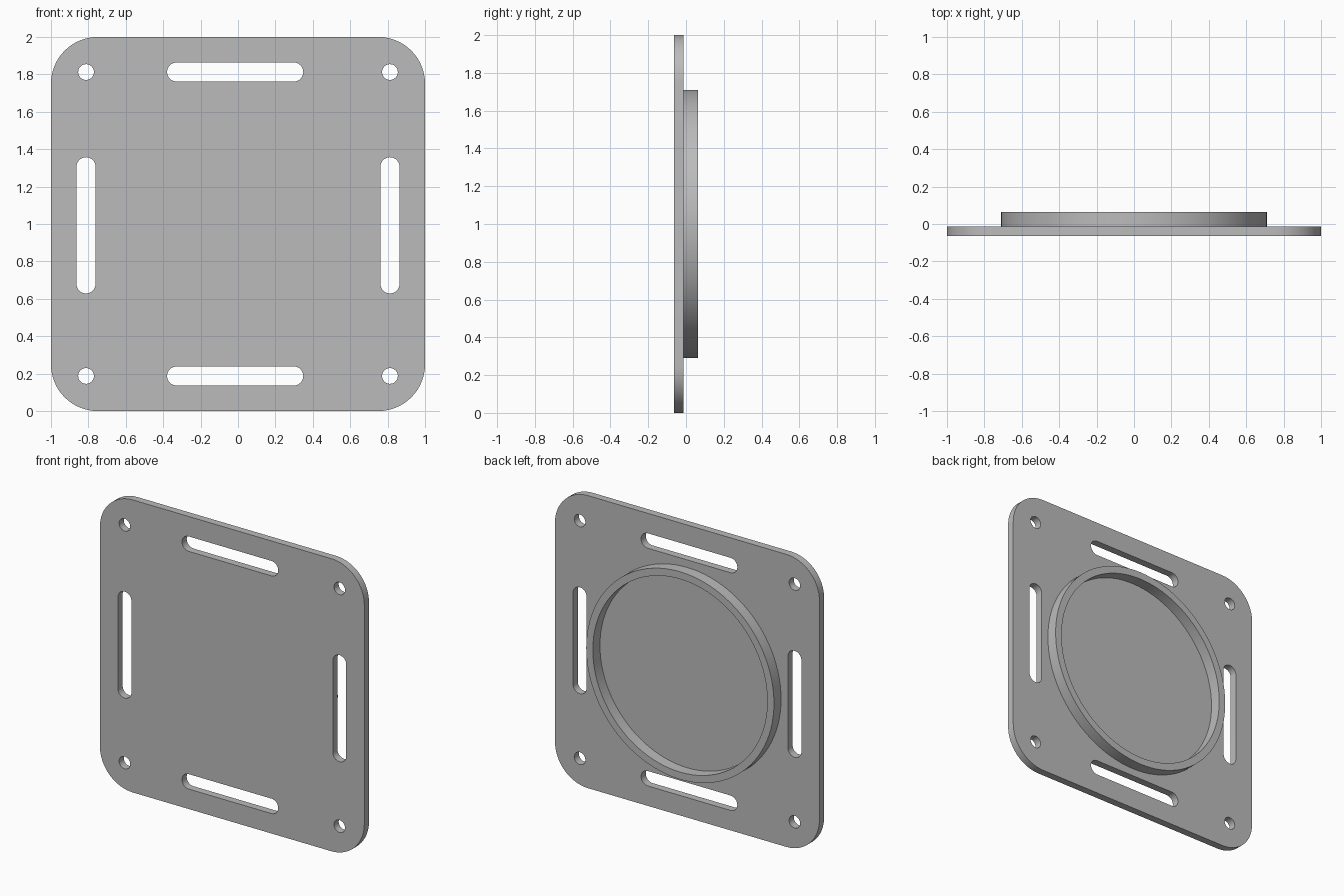
import bpy, bmesh
from math import sin, cos, pi, radians
from mathutils import Matrix

cube = bpy.data.objects.get("Cube")
if cube:
    bpy.data.objects.remove(cube)

grey = bpy.data.materials.new("plain grey")
grey.use_nodes = True
colour = (0.5, 0.5, 0.5, 1)
grey.diffuse_color = colour
grey.node_tree.nodes["Principled BSDF"].inputs["Base Color"].default_value = colour


def rounded(cx, cz, half_w, half_h, r, steps):
    """Outline of a rounded rectangle; slots and circles are special cases."""
    points = []
    corners = ((1, 1), (-1, 1), (-1, -1), (1, -1))
    for i, (sx, sz) in enumerate(corners):
        for k in range(steps + 1):
            a = (i + k / steps) * pi / 2
            p = (cx + sx * (half_w - r) + r * cos(a),
                 cz + sz * (half_h - r) + r * sin(a))
            if not points or abs(p[0] - points[-1][0]) + abs(p[1] - points[-1][1]) > 1e-5:
                points.append(p)
    first, last = points[0], points[-1]
    if abs(first[0] - last[0]) + abs(first[1] - last[1]) < 1e-5:
        points.pop()
    return points


def circle(cx, cz, r, steps):
    return rounded(cx, cz, r, r, r, steps)


def slab(name, outlines, y0, y1):
    """Fill outlines (inner ones become holes) and give them depth along y."""
    curve = bpy.data.curves.new(name, "CURVE")
    curve.dimensions = "2D"
    curve.fill_mode = "BOTH"
    curve.extrude = (y1 - y0) / 2
    for outline in outlines:
        spline = curve.splines.new("POLY")
        spline.points.add(len(outline) - 1)
        for point, (x, z) in zip(spline.points, outline):
            point.co = (x, z, 0, 1)
        spline.use_cyclic_u = True
    temp = bpy.data.objects.new(name + " outline", curve)
    bpy.context.collection.objects.link(temp)
    bpy.context.view_layer.update()
    mesh = bpy.data.meshes.new_from_object(
        temp.evaluated_get(bpy.context.evaluated_depsgraph_get()))
    bpy.data.objects.remove(temp)
    # Stand the slab upright and weld the caps to the walls
    bm = bmesh.new()
    bm.from_mesh(mesh)
    bm.transform(Matrix.Translation((0, (y0 + y1) / 2, 0)) @ Matrix.Rotation(radians(90), 4, "X"))
    bmesh.ops.remove_doubles(bm, verts=bm.verts, dist=1e-5)
    bmesh.ops.recalc_face_normals(bm, faces=bm.faces)
    bm.to_mesh(mesh)
    bm.free()
    mesh.name = name
    mesh.materials.clear()
    mesh.materials.append(grey)
    obj = bpy.data.objects.new(name, mesh)
    bpy.context.collection.objects.link(obj)
    bpy.ops.object.select_all(action="DESELECT")
    obj.select_set(True)
    bpy.context.view_layer.objects.active = obj
    bpy.ops.object.shade_smooth_by_angle(angle=radians(30))
    return obj


BACK, MID, FRONT = 0.064, -0.013, -0.064
EDGE = 0.8125          # distance of holes and slots from the centre
SLOT_LONG, SLOT_HALF = 0.364, 0.051

# Mounting plate with corner holes and one slot along each side
outlines = [rounded(0, 1, 1, 1, 0.25, 16)]
for s in (-1, 1):
    outlines += [circle(s * EDGE, 1 + t * EDGE, 0.042, 8) for t in (-1, 1)]
    outlines.append(rounded(-0.015, 1 + s * EDGE, SLOT_LONG, SLOT_HALF, SLOT_HALF, 8))
    outlines.append(rounded(s * EDGE, 0.993, SLOT_HALF, SLOT_LONG, SLOT_HALF, 8))
slab("mounting_plate", outlines, FRONT, MID)

# Raised ring on the back
slab("back_ring", [circle(0, 1, 0.71, 24), circle(0, 1, 0.66, 24)], MID, BACK)
